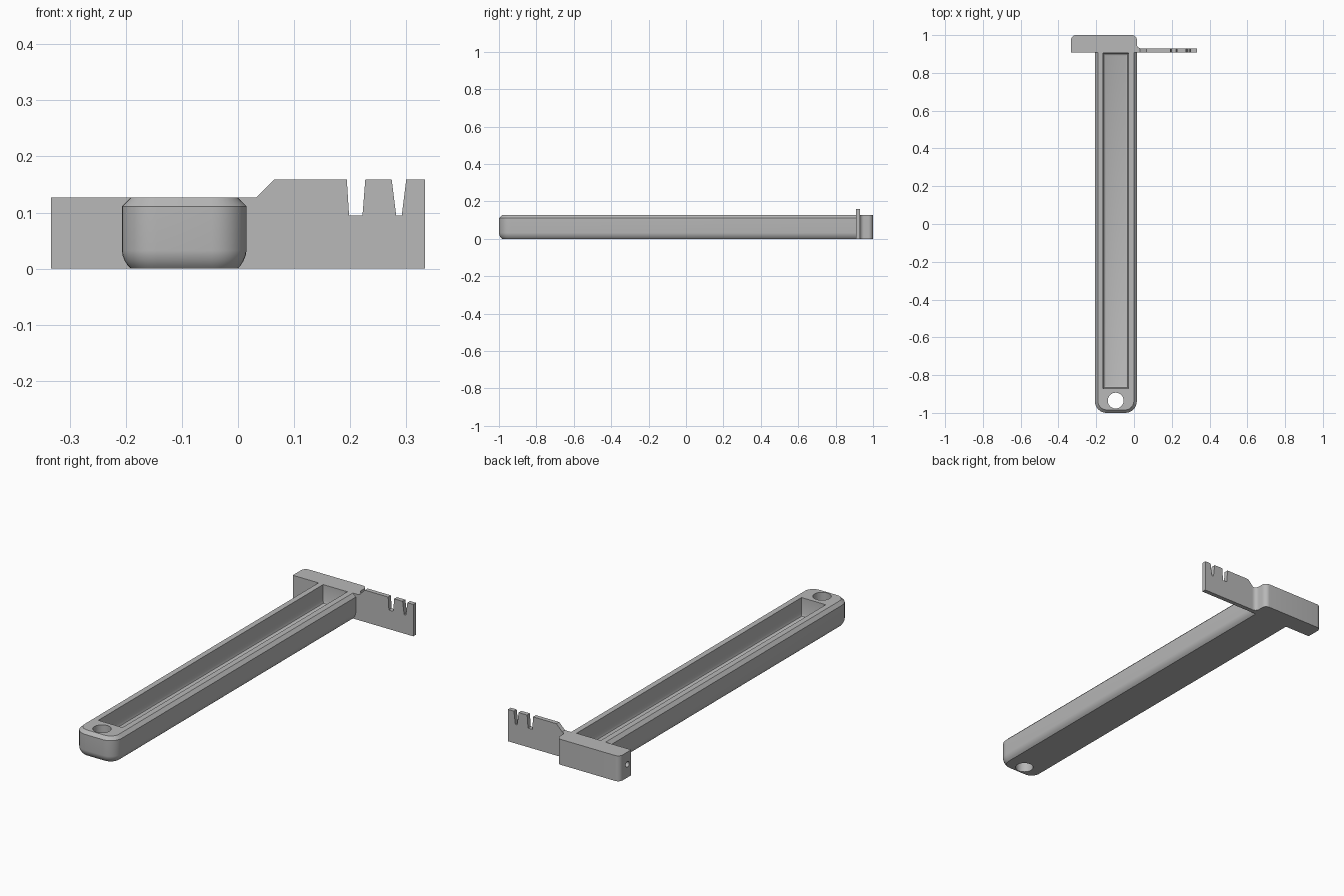
import bpy, bmesh, math
from mathutils import Matrix

if "Cube" in bpy.data.objects:
    bpy.data.objects.remove(bpy.data.objects["Cube"])

grey = bpy.data.materials.new("plain grey")
grey.use_nodes = True
grey.diffuse_color = (0.48, 0.48, 0.48, 1)
grey.node_tree.nodes["Principled BSDF"].inputs["Base Color"].default_value = (0.48, 0.48, 0.48, 1)

TOP = 0.127          # height of the handle and head
HEAD_Y = 0.908       # front face of the head
RIGHT, LEFT = -0.207, 0.015


def arc(cx, cy, r, start, end, steps=8):
    """Points along an arc, angles in degrees."""
    angles = [math.radians(start + (end - start) * i / steps) for i in range(steps + 1)]
    return [(cx + r * math.cos(a), cy + r * math.sin(a)) for a in angles]


def loft(name, rings):
    """Closed solid through rings of matching 3D points."""
    bm = bmesh.new()
    loops = [[bm.verts.new(p) for p in ring] for ring in rings]
    for a, b in zip(loops, loops[1:]):
        for i in range(len(a)):
            j = (i + 1) % len(a)
            bm.faces.new((a[i], a[j], b[j], b[i]))
    bm.faces.new(loops[0])
    bm.faces.new(loops[-1])
    bmesh.ops.recalc_face_normals(bm, faces=bm.faces)
    mesh = bpy.data.meshes.new(name)
    bm.to_mesh(mesh)
    bm.free()
    mesh.materials.append(grey)
    obj = bpy.data.objects.new(name, mesh)
    bpy.context.collection.objects.link(obj)
    return obj


def cylinder_cutter(name, radius, depth, matrix):
    ring = arc(0, 0, radius, 0, 348.75, 31)
    obj = loft(name, [[(x, y, z) for x, y in ring] for z in (-depth / 2, depth / 2)])
    obj.data.transform(matrix)
    return obj


def cut(obj, cutter):
    mod = obj.modifiers.new("cut", 'BOOLEAN')
    mod.operation = 'DIFFERENCE'
    mod.solver = 'EXACT'
    mod.object = cutter
    bpy.context.view_layer.objects.active = obj
    bpy.ops.object.modifier_apply(modifier=mod.name)
    bpy.data.objects.remove(cutter)


def handle_ring(inset, z):
    """Outline with a rounded front end and a square back end."""
    r = 0.062 - inset
    cx0, cx1, cy = RIGHT + 0.062, LEFT - 0.062, -1 + 0.062
    pts = arc(cx0, cy, r, 180, 270) + arc(cx1, cy, r, 270, 360)
    pts += [(LEFT - inset, HEAD_Y), (RIGHT + inset, HEAD_Y)]
    return [(x, y, z) for x, y in pts]


def box_ring(x0, x1, y0, y1, inset, z):
    x0, x1, y0, y1 = x0 + inset, x1 - inset, y0 + inset, y1 - inset
    return [(x0, y0, z), (x1, y0, z), (x1, y1, z), (x0, y1, z)]


# Handle: rounded lower edge, bevelled upper edge
handle = loft("handle", [handle_ring(i, z) for i, z in (
    (0.016, 0), (0.010, 0.006), (0.005, 0.014), (0.001, 0.024), (0, 0.032),
    (0, TOP - 0.016), (0.016, TOP))])

# Long trough with sloped floor edges, and the hanging hole
cut(handle, loft("trough_cutter", [
    box_ring(-0.163, -0.029, -0.87, 0.905, i, z)
    for i, z in ((0.016, 0.032), (0.005, 0.037), (0, 0.048), (0, 0.2))]))
cut(handle, cylinder_cutter("hanging_hole_cutter", 0.042, 0.5,
                            Matrix.Translation((-0.097, -0.935, 0.06))))

# Head: crossbar with rounded back corners and a concave blend to the blade
BLADE_BACK = 0.93
outline = [(-0.333, HEAD_Y), (0.036, HEAD_Y), (0.036, BLADE_BACK)]
outline += arc(0.036, BLADE_BACK + 0.021, 0.021, 270, 180)
outline += arc(LEFT - 0.025, 0.975, 0.025, 0, 90)
outline += arc(-0.333 + 0.025, 0.975, 0.025, 90, 180)
head = loft("head_crossbar", [[(x, y, z) for x, y in outline] for z in (0, TOP)])
cut(head, cylinder_cutter("side_hole_cutter", 0.014, 0.2,
                          Matrix.Translation((-0.333, 0.938, 0.066))
                          @ Matrix.Rotation(math.pi / 2, 4, 'Y')))

# Blade: thin plate with two tapered notches in its upper edge
TIP = 0.159
profile = [(0.033, 0), (0.333, 0), (0.333, TIP)]
for outer, inner, inner2, outer2 in ((0.300, 0.292, 0.282, 0.274),
                                     (0.227, 0.222, 0.198, 0.194)):
    profile += [(outer, TIP), (inner, 0.095), (inner2, 0.095), (outer2, TIP)]
profile += [(0.065, TIP), (0.033, TOP)]
blade = loft("notched_blade", [[(x, y, z) for x, z in profile] for y in (HEAD_Y, BLADE_BACK)])

# Smooth the rounded surfaces, keep real edges sharp
for obj in (handle, head, blade):
    bpy.ops.object.select_all(action='DESELECT')
    obj.select_set(True)
    bpy.context.view_layer.objects.active = obj
    bpy.ops.object.shade_smooth_by_angle(angle=math.radians(30))
